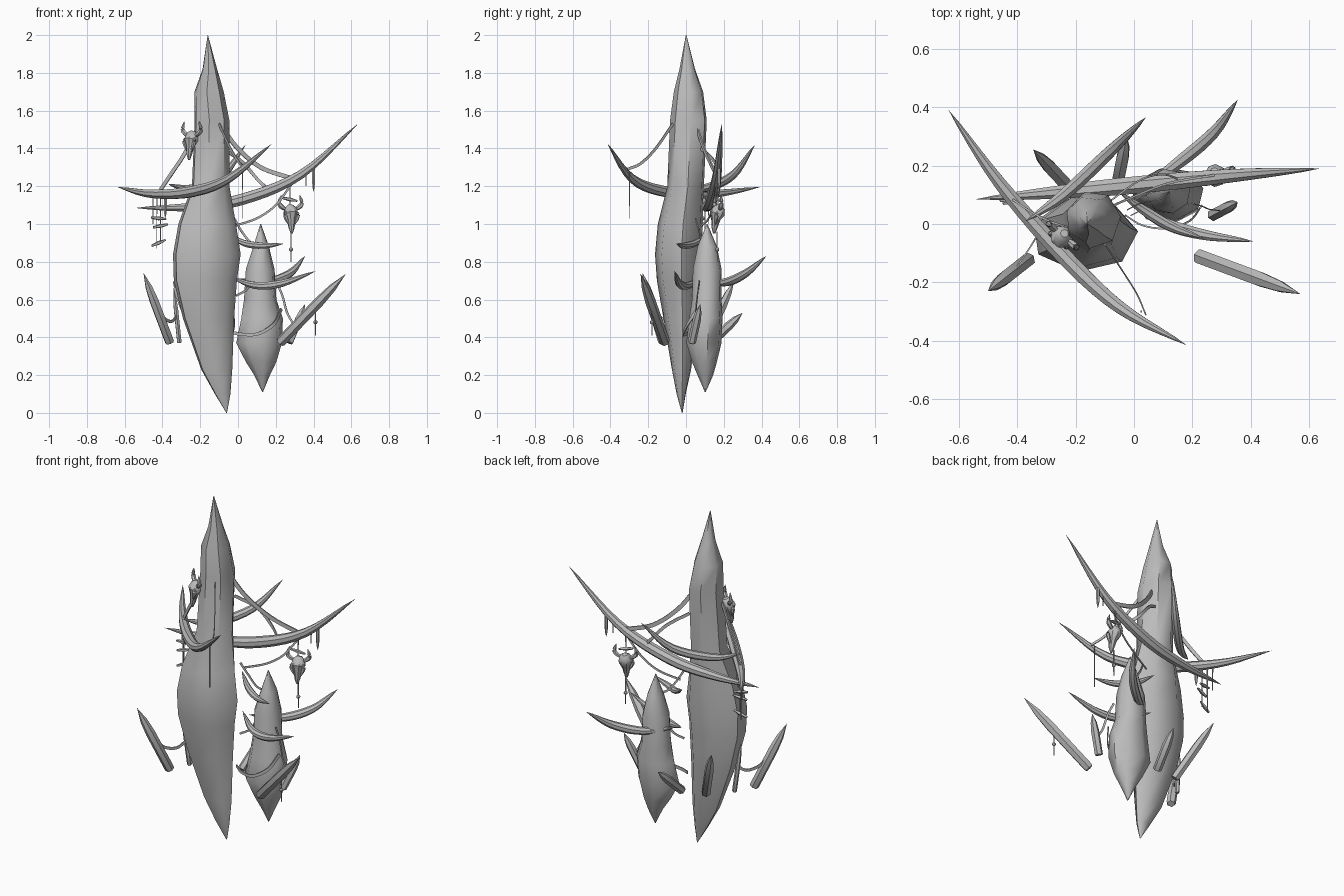
import bpy, bmesh, math
from mathutils import Vector

cube = bpy.data.objects.get("Cube")
if cube:
    bpy.data.objects.remove(cube, do_unlink=True)

stone = bpy.data.materials.new("plain grey")
stone.use_nodes = True
stone.diffuse_color = (0.5, 0.5, 0.5, 1)
stone.node_tree.nodes["Principled BSDF"].inputs["Base Color"].default_value = (0.5, 0.5, 0.5, 1)


def finish(name, bm, angle=40):
    bmesh.ops.remove_doubles(bm, verts=bm.verts, dist=0.0002)
    bmesh.ops.recalc_face_normals(bm, faces=bm.faces)
    mesh = bpy.data.meshes.new(name)
    bm.to_mesh(mesh)
    bm.free()
    mesh.materials.append(stone)
    ob = bpy.data.objects.new(name, mesh)
    bpy.context.collection.objects.link(ob)
    bpy.ops.object.select_all(action='DESELECT')
    ob.select_set(True)
    bpy.context.view_layer.objects.active = ob
    bpy.ops.object.shade_smooth_by_angle(angle=math.radians(angle))
    return ob


def skin(name, rings, angle=40):
    """Join equal rings of points into a closed surface."""
    bm = bmesh.new()
    rows = [[bm.verts.new(p) for p in ring] for ring in rings]
    n = len(rows[0])
    for a, b in zip(rows, rows[1:]):
        for i in range(n):
            j = (i + 1) % n
            bm.faces.new((a[i], a[j], b[j], b[i]))
    bm.faces.new(rows[0])
    bm.faces.new(rows[-1])
    return finish(name, bm, angle)


def rock(name, levels, sides, turn):
    """Levels give z, then the extents in x and in y."""
    rings = []
    for z, x0, x1, y0, y1 in levels:
        ring = []
        for i in range(sides):
            a = turn + math.tau * i / sides
            ring.append(((x0 + x1) / 2 + (x1 - x0) / 2 * math.cos(a),
                         (y0 + y1) / 2 + (y1 - y0) / 2 * math.sin(a), z))
        rings.append(ring)
    return skin(name, rings, 50)


def smooth_path(pts, steps=5):
    pts = [Vector(p) for p in pts]
    ext = [2 * pts[0] - pts[1]] + pts + [2 * pts[-1] - pts[-2]]
    out = []
    for a, b, c, d in zip(ext, ext[1:], ext[2:], ext[3:]):
        for s in range(steps):
            t = s / steps
            out.append(0.5 * (2 * b + (c - a) * t + (2 * a - 5 * b + 4 * c - d) * t * t
                              + (3 * b - a - 3 * c + d) * t ** 3))
    return out + [pts[-1]]


def tube(name, path, radii, sides=8, flat=1.0):
    """Sweep an ellipse with the given radii along a path."""
    rings = []
    for i, p in enumerate(path):
        d = (path[min(i + 1, len(path) - 1)] - path[max(i - 1, 0)]).normalized()
        side = d.cross(Vector((0, 0, 1)))
        if side.length < 0.01:
            side = Vector((1, 0, 0))
        side.normalize()
        up = side.cross(d)
        rings.append([p + radii[i] * (side * math.cos(a) * flat + up * math.sin(a))
                      for a in (math.tau * (k + 0.5) / sides for k in range(sides))])
    return skin(name, rings)


def horn(name, pts, r, sides=8):
    path = smooth_path(pts)
    n = len(path) - 1
    return tube(name, path, [max(0.0003, r * math.sin(math.pi * i / n) ** 0.75)
                             for i in range(n + 1)], sides)


def strap(name, pts, r=0.012):
    path = smooth_path(pts)
    return tube(name, path, [r] * len(path), 4, 0.35)


def shard(name, base, tip, r):
    a, b = Vector(base), Vector(tip)
    path = [a, a.lerp(b, 0.02), a.lerp(b, 0.6), a.lerp(b, 0.8), b]
    return tube(name, path, [r * 0.8, r, r, r * 0.75, 0.0004], 6)


def strand(name, x, y, top, bottom, r=0.004):
    return tube(name, [Vector((x, y, top)), Vector((x, y, bottom))], [r, r * 0.7], 4)


# Two floating stone spires
rock("main_spire", [
    (0, -.062, -.058, -.022, -.018), (.10, -.125, -.04, -.05, .0),
    (.23, -.2, -.03, -.075, .03), (.5, -.3, -.02, -.12, .065), (.7, -.35, -.005, -.155, .085),
    (.84, -.355, .015, -.165, .09), (1.0, -.325, -.01, -.15, .095),
    (1.2, -.25, -.045, -.1, .1), (1.55, -.235, -.045, -.085, .115),
    (1.7, -.235, -.075, -.065, .095), (1.82, -.19, -.11, -.035, .05),
    (2, -.161, -.159, -.001, .003)], 7, 0.1)
rock("small_spire", [
    (.11, .128, .132, .1, .104), (.2, .085, .17, .06, .145), (.27, .04, .205, .03, .165),
    (.37, -.012, .235, .0, .19), (.5, .015, .24, .015, .195), (.6, .03, .205, .03, .19),
    (.76, .04, .195, .035, .19), (.88, .08, .165, .06, .165), (1, .118, .122, .11, .114)], 8, 0.2)

# Long curved horns piercing the spires
horn("front_great_horn", [(-.635, .39, 1.195), (-.46, .14, 1.16), (-.25, -.1, 1.17),
                          (-.05, -.285, 1.24), (.18, -.415, 1.425)], .03)
horn("rear_great_horn", [(-.54, .085, 1.085), (-.25, .11, 1.09), (.02, .135, 1.13),
                         (.33, .165, 1.26), (.635, .19, 1.53)], .032)
horn("rear_horn", [(-.37, .01, 1.21), (-.24, .1, 1.19), (-.08, .25, 1.26), (.04, .365, 1.42)], .024)
horn("small_rear_horn", [(.0, .1, .71), (.14, .2, .69), (.27, .31, .735), (.355, .425, .83)], .024)
horn("small_front_horn", [(-.04, .1, .72), (.09, .01, .675), (.23, -.035, .685), (.41, -.06, .75)], .022)
horn("small_upper_horn", [(-.05, .11, .95), (.03, .05, .9), (.13, -.01, .885), (.24, -.05, .895)], .019)

# Pointed shards around the base
for name, base, tip, r in [
        ("left_shard", (-.36, -.12, .37), (-.5, -.23, .74), .026),
        ("left_thin_shard", (-.31, -.01, .37), (-.34, -.03, .66), .013),
        ("rear_left_shard", (-.2, .1, .37), (-.345, .255, .7), .025),
        ("rear_shard", (-.06, .12, .36), (-.025, .3, .53), .024),
        ("right_thin_shard", (.27, .03, .37), (.355, .075, .575), .022),
        ("right_shard", (.22, -.11, .37), (.57, -.24, .735), .028)]:
    shard(name, base, tip, r)

# Sagging straps and cords
strap("right_strap", [(-.1, .05, 1.54), (-.01, .09, 1.41), (.12, .14, 1.3), (.29, .17, 1.24)], .016)
strap("rear_strap", [(-.08, .08, 1.4), (.02, .15, 1.33), (.1, .17, 1.24), (.16, .15, 1.18)])
strap("front_strap", [(-.1, -.07, 1.53), (-.04, -.16, 1.4), (.01, -.24, 1.32), (.04, -.31, 1.29)], .01)
strap("left_strap", [(-.23, -.01, 1.47), (-.29, .01, 1.36), (-.35, .04, 1.27), (-.41, .08, 1.18)], .014)
strap("hanging_strap", [(.29, .16, 1.22), (.2, .14, 1.1), (.1, .12, 1.03), (-.02, .08, .99)], .008)
strap("upper_link", [(-.02, .05, 1.03), (.02, .07, .96), (.07, .08, .9), (.13, .1, .88)], .008)
strap("middle_link", [(-.01, .03, .62), (.05, .06, .66), (.08, .08, .76), (.09, .1, .85)], .008)
strap("belly_strap", [(-.03, .03, .425), (.03, -.005, .415), (.11, -.015, .42),
                      (.19, .01, .47), (.23, .06, .55)], .012)
strap("left_shard_link", [(-.42, -.17, .55), (-.39, -.13, .5), (-.35, -.07, .485), (-.32, -.02, .52)], .011)
strap("right_shard_link", [(.2, .07, .7), (.235, .06, .62), (.26, .05, .53), (.3, .045, .46)], .008)

# Hanging strands, beads and carved tags
for i, (x, y, top, bottom) in enumerate([
        (-.43, .1, 1.17, .87), (-.41, .08, 1.17, .9), (-.45, .12, 1.17, 1.0), (.025, -.3, 1.28, 1.03),
        (.36, .17, 1.28, 1.2), (.41, -.18, .59, .41), (.275, .17, 1.24, 1.1), (.28, .165, .96, .8)]):
    strand(f"strand_{i}", x, y, top, bottom)
for i, (x, y, z) in enumerate([(.41, -.18, .48), (.28, .165, .865)]):
    bpy.ops.mesh.primitive_uv_sphere_add(segments=8, ring_count=6, radius=.011, location=(x, y, z))
    bpy.context.object.name = f"bead_{i}"
    bpy.context.object.data.materials.append(stone)
for i, (x, y, z, tilt) in enumerate([(-.42, .09, 1.03, .1), (-.41, .08, .99, -.2),
                                     (-.42, .09, .9, -.4), (.275, .17, 1.13, .2)]):
    a = Vector((.04 * math.cos(tilt), .01, -.04 * math.sin(tilt)))
    c = Vector((x, y, z))
    tube(f"carved_tag_{i}", [c - a, c, c + a], [.006, .011, .005], 5)
shard("right_charm", (.4, .175, 1.305), (.4, .175, 1.17), .009)
shard("left_charm", (-.385, .06, 1.15), (-.385, .06, 1.03), .009)


# Horned animal skulls
def skull(name, centre, yaw):
    c = Vector(centre)
    face = Vector((math.sin(yaw), -math.cos(yaw), 0))
    side = Vector((math.cos(yaw), math.sin(yaw), 0))
    up = Vector((0, 0, 1))
    path = [c + up * z + face * f for z, f in
            ((.06, -.01), (.045, -.005), (.015, .005), (-.015, .012), (-.06, .02), (-.09, .022))]
    tube(name, path, [.014, .032, .04, .024, .016, .006], 8)
    for s in (-1, 1):
        horn(f"{name}_horn", [c + side * s * x + up * z for x, z in
                              ((.0, .03), (.04, .045), (.062, .07), (.05, .115))], .013, 6)
        horn(f"{name}_cheek", [c + side * s * x + up * z + face * .02 for x, z in
                               ((.03, .03), (.034, 0), (.012, -.05))], .011, 6)


skull("hanging_skull", (.278, .17, 1.04), 0.3)
skull("mounted_skull", (-.245, -.04, 1.43), -0.7)
